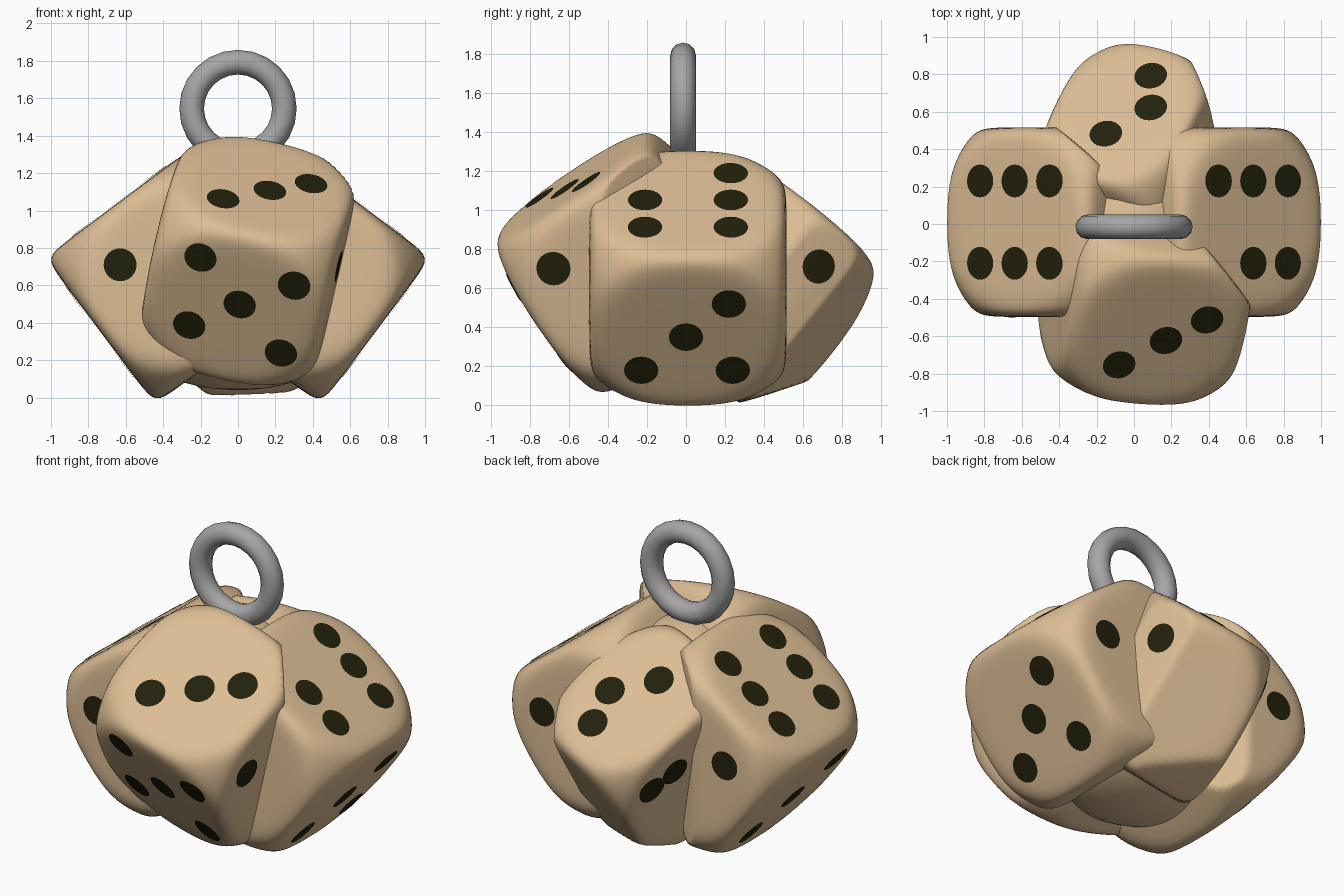
import bpy, bmesh, math
from mathutils import Vector, Matrix
from mathutils.bvhtree import BVHTree

if "Cube" in bpy.data.objects:
    bpy.data.objects.remove(bpy.data.objects["Cube"])


def material(name, colour):
    m = bpy.data.materials.new(name)
    m.use_nodes = True
    m.diffuse_color = (*colour, 1)
    bsdf = m.node_tree.nodes["Principled BSDF"]
    bsdf.inputs["Base Color"].default_value = (*colour, 1)
    bsdf.inputs["Roughness"].default_value = 0.6
    return m


TAN = material("tan", (0.72, 0.51, 0.30))
DARK = material("pip_dark", (0.016, 0.015, 0.004))
GREY = material("ring_grey", (0.38, 0.38, 0.38))

HALF, ROUND, PIP = 0.492, 0.69, 0.088


def finish(bm, name, mat):
    for f in bm.faces:
        f.smooth = True
    mesh = bpy.data.meshes.new(name)
    bm.to_mesh(mesh)
    bm.free()
    mesh.materials.append(mat)
    obj = bpy.data.objects.new(name, mesh)
    bpy.context.collection.objects.link(obj)
    return obj


def rounded(d, width):
    """Soft-edged cube whose corners are trimmed by a sphere."""
    d = d.normalized()
    box = HALF * sum(abs(c) ** 20 for c in d) ** (-1 / 20)
    p = d * (box ** -24 + ROUND ** -24) ** (-1 / 24)
    return Vector((p.x * width, p.y, p.z))


# Viewing sides: ray direction, and how two coordinates become a point
SIDES = {
    "top": ((0, 0, -1), lambda a, b: (a, b, 3)),
    "front": ((0, 1, 0), lambda a, b: (a, -3, b)),
    "back": ((0, -1, 0), lambda a, b: (a, 3, b)),
    "right": ((-1, 0, 0), lambda a, b: (3, a, b)),
    "left": ((1, 0, 0), lambda a, b: (-3, a, b)),
}


def add_pip(bm, tree, side, a, b):
    """Thin round disc laid on the die surface."""
    direction, place = SIDES[side]
    hit, normal, _, _ = tree.ray_cast(Vector(place(a, b)), Vector(direction))
    if hit is None:
        return
    turn = normal.to_track_quat('Z', 'Y').to_matrix()

    def drape(r, angle):
        p = hit + turn @ Vector((r * math.cos(angle), r * math.sin(angle), 0))
        q, n, _, _ = tree.find_nearest(p)
        return bm.verts.new(q + n * 0.005)

    count = 24
    centre = drape(0, 0)
    rings = [[drape(PIP * s / 3, math.tau * i / count) for i in range(count)]
             for s in (1, 2, 3)]
    for i in range(count):
        j = (i + 1) % count
        bm.faces.new((centre, rings[0][i], rings[0][j]))
        for inner, outer in zip(rings, rings[1:]):
            bm.faces.new((inner[i], outer[i], outer[j], inner[j]))


def die(name, centre, up, side, pips, width=1, cuts=()):
    z = Vector(up).normalized()
    x = Vector(side)
    x = (x - z * x.dot(z)).normalized()
    turn = Matrix((x, z.cross(x), z)).transposed()
    bm = bmesh.new()
    bmesh.ops.create_cube(bm, size=2)
    bmesh.ops.subdivide_edges(bm, edges=bm.edges[:], cuts=27, use_grid_fill=True)
    for v in bm.verts:
        v.co = Vector(centre) + turn @ rounded(v.co, width)
        # Flatten corners that would poke out
        for point, direction in cuts:
            normal = Vector(direction).normalized()
            v.co -= normal * max(0, (v.co - Vector(point)).dot(normal)) * 0.95
    bmesh.ops.recalc_face_normals(bm, faces=bm.faces[:])
    bm.normal_update()
    tree = BVHTree.FromBMesh(bm)
    finish(bm, name, TAN)
    spots = bmesh.new()
    for where, points in pips.items():
        for a, b in points:
            add_pip(spots, tree, where, a, b)
    finish(spots, name + "_pips", DARK)


# Side dice lean outward, mirrored across x
six = [(-x, y) for x in (0.45, 0.635, 0.82) for y in (0.23, -0.21)]
die("right_side_die", (-0.345, 0.01, 0.65), (-0.6, 0, 0.8), (0, 1, 0), {
    "top": six,
    "left": [(-0.23, 0.53), (0, 0.35), (0.23, 0.18)],
    "front": [(-0.63, 0.71)],
    "back": [(-0.63, 0.71)]},
    width=1.03, cuts=[((-0.28, 0.40, 1), (0.65, 0.75, 0))])
die("left_side_die", (0.345, 0.01, 0.65), (0.6, 0, 0.8), (0, 1, 0), {
    "top": [(-x, y) for x, y in six if (x, y) != (-0.45, -0.21)],
    "right": [(-0.23, 0.18), (0.24, 0.18), (0, 0.35), (0.22, 0.52)],
    "back": [(0.63, 0.71)]},
    width=1.03)

# Front die, twisted
die("front_die", (0.06, -0.315, 0.73), (0.15, -0.57, 0.82), (0.96, -0.06, -0.23), {
    "top": [(-0.08, -0.75), (0.17, -0.62), (0.39, -0.51)],
    "front": [(-0.2, 0.75), (0.3, 0.6), (0.01, 0.5), (-0.26, 0.39), (0.23, 0.24)],
    "right": [(-0.68, 0.7)]},
    cuts=[((0.48, -0.25, 1), (0.78, 0.62, 0))])

# Back die, tipped backward, turned and slightly narrower
die("back_die", (0.0, 0.30, 0.63), (-0.12, 0.62, 0.77), (0.91, -0.22, 0.32), {
    "top": [(0.09, 0.79), (0.09, 0.62), (-0.15, 0.48)],
    "right": [(0.68, 0.71)],
    "left": [(0.755, 0.56), (0.62, 0.64)]},
    width=0.8,
    cuts=[((0.42, 0.52, 0.7), (0.94, 0.33, -0.1)), ((0, 0.4, 0.05), (0, 0.3, -0.95))])


# Fillers closing the gaps between the dice
def filler(name, centre, radii):
    bm = bmesh.new()
    bmesh.ops.create_uvsphere(bm, u_segments=32, v_segments=20, radius=1,
                              matrix=Matrix.LocRotScale(Vector(centre), None,
                                                        Vector(radii)))
    finish(bm, name, TAN)


filler("core", (0, 0, 0.65), (0.5, 0.5, 0.61))
filler("lower_filler", (0, 0, 0.24), (0.48, 0.42, 0.2))
filler("upper_filler", (0, 0.05, 0.95), (0.3, 0.36, 0.29))

# Hanging ring
bpy.ops.mesh.primitive_torus_add(major_radius=0.248, minor_radius=0.066,
                                 major_segments=24, minor_segments=12,
                                 location=(0, -0.015, 1.545),
                                 rotation=(math.pi / 2, 0, 0))
ring = bpy.context.object
ring.name = "hanging_ring"
ring.data.materials.append(GREY)
bpy.ops.object.shade_smooth()
